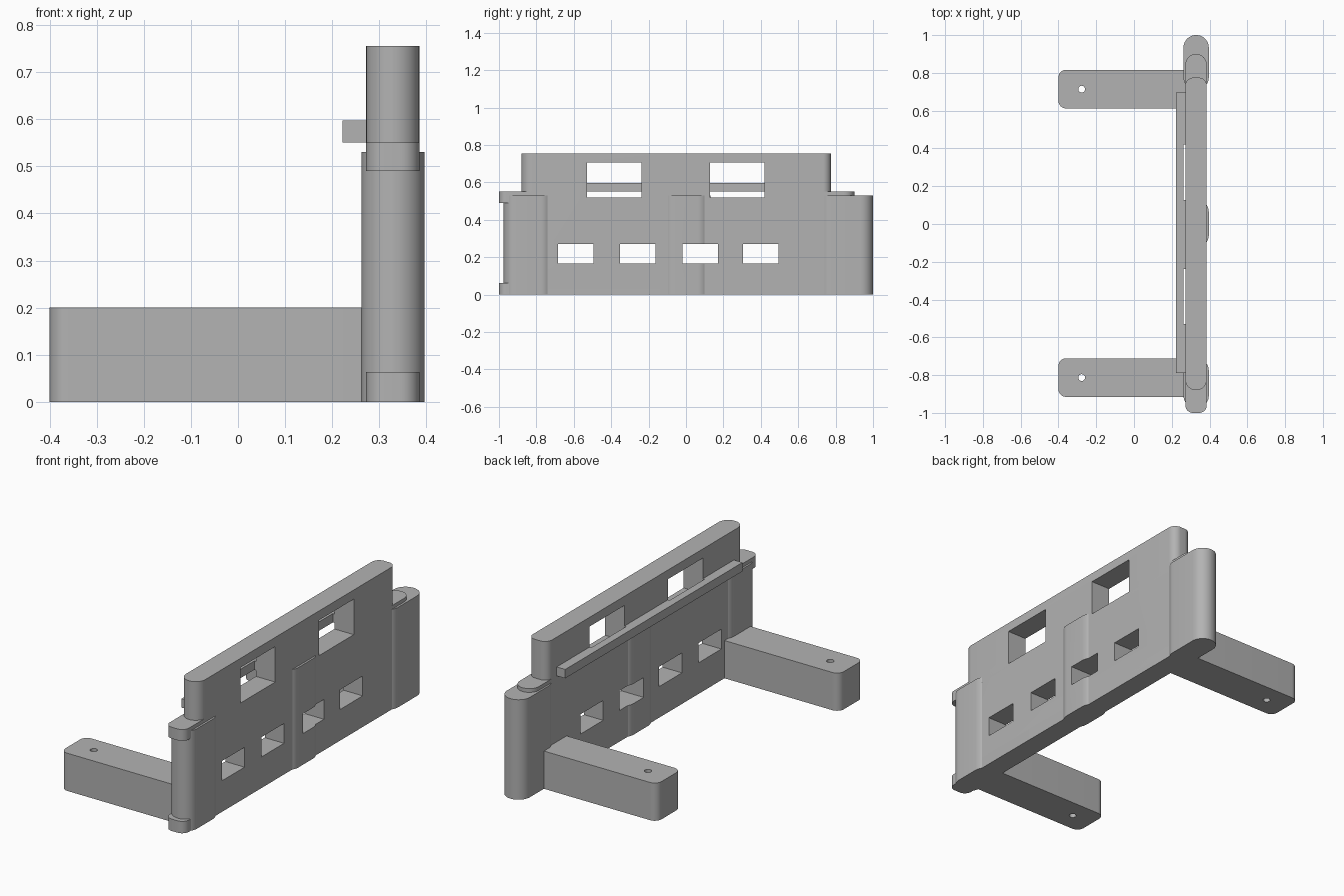
import bpy
import bmesh
from math import cos, sin, pi, radians

cube = bpy.data.objects.get("Cube")
if cube:
    bpy.data.objects.remove(cube, do_unlink=True)

grey = bpy.data.materials.new("plain grey")
grey.use_nodes = True
grey.diffuse_color = (0.45, 0.45, 0.45, 1)
grey.node_tree.nodes["Principled BSDF"].inputs["Base Color"].default_value = grey.diffuse_color


def prism(name, x, y, z, radii=(0, 0, 0, 0), steps=10):
    """Upright block; radii round the (+x+y, -x+y, -x-y, +x-y) corners."""
    bm = bmesh.new()
    corners = [(x[1], y[1], -1, -1), (x[0], y[1], 1, -1),
               (x[0], y[0], 1, 1), (x[1], y[0], -1, 1)]
    outline = []
    for i, ((cx, cy, sx, sy), r) in enumerate(zip(corners, radii)):
        for k in range(steps + 1 if r else 1):
            a = (i + k / steps) * pi / 2
            outline.append((cx + r * (sx + cos(a)) if r else cx,
                            cy + r * (sy + sin(a)) if r else cy))
    face = bm.faces.new([bm.verts.new((px, py, z[0])) for px, py in outline])
    out = bmesh.ops.extrude_face_region(bm, geom=[face])
    top = [g for g in out["geom"] if isinstance(g, bmesh.types.BMVert)]
    bmesh.ops.translate(bm, verts=top, vec=(0, 0, z[1] - z[0]))
    bmesh.ops.remove_doubles(bm, verts=bm.verts, dist=1e-5)
    bmesh.ops.recalc_face_normals(bm, faces=bm.faces)
    mesh = bpy.data.meshes.new(name)
    bm.to_mesh(mesh)
    bm.free()
    mesh.materials.append(grey)
    obj = bpy.data.objects.new(name, mesh)
    bpy.context.collection.objects.link(obj)
    return obj


def cut(obj, cutters):
    for cutter in cutters:
        mod = obj.modifiers.new("opening", "BOOLEAN")
        mod.operation = "DIFFERENCE"
        mod.solver = "EXACT"
        mod.object = cutter
        cutter.hide_render = True
        cutter.hide_set(True)


def rounded(back, front):
    return (back, back, front, front)


WALL_X = (0.272, 0.385)
SLEEVE_X = (0.262, 0.396)
FULL = 0.056

# Wall: lower panel with a thin overhanging lip at top and bottom, upper panel
lower = prism("lower_panel", WALL_X, (-0.95, 0.9), (0.03, 0.52), rounded(FULL, 0.04))
lip = prism("upper_lip", WALL_X, (-1, 0.9), (0.49, 0.55), rounded(FULL, 0.04))
foot = prism("bottom_lip", WALL_X, (-1, 0.9), (0, 0.063), rounded(FULL, 0.04))
upper = prism("upper_panel", WALL_X, (-0.88, 0.775), (0.5, 0.755), rounded(0.042, FULL))

# Slightly thicker sleeves at both ends and the middle
front_sleeve = prism("front_sleeve", SLEEVE_X, (-0.975, -0.71), (0, 0.53), rounded(0.066, 0.066))
middle_sleeve = prism("middle_sleeve", SLEEVE_X, (-0.125, 0.13), (0, 0.53), rounded(0.066, 0.066))
back_sleeve = prism("back_sleeve", SLEEVE_X, (0.71, 1), (0, 0.53), rounded(0.066, 0.066))

# Rail along the inner side
rail = prism("inner_rail", (0.222, 0.275), (-0.79, 0.695), (0.55, 0.597))

# Large upper windows and small lower openings
windows = [prism("window_cutter", (0.262, 0.5), (y, y + 0.292), (0.518, 0.706))
           for y in (-0.53, 0.128)]
slots = [prism("slot_cutter", (0.2, 0.5), (y, y + 0.19), (0.165, 0.27))
         for y in (-0.685, -0.354, -0.02, 0.305)]
for part in (lip, upper, rail, lower):
    cut(part, windows)
for part in (lower, middle_sleeve):
    cut(part, slots)

# Mounting arms with a bolt hole near the free end
arms = []
for side, y in (("front", -0.915), ("back", 0.612)):
    arm = prism(side + "_arm", (-0.4, 0.28), (y, y + 0.204), (0, 0.2), (0, 0.04, 0.04, 0))
    r, hx, hy = 0.018, -0.277, y + 0.102
    hole = prism("bolt_hole_cutter", (hx - r, hx + r), (hy - r, hy + r), (-0.1, 0.3), (r,) * 4, 5)
    cut(arm, [hole])
    arms.append(arm)

# Smooth the rounded ends, keep edges crisp
parts = [lower, lip, foot, upper, front_sleeve, middle_sleeve, back_sleeve, rail] + arms
bpy.ops.object.select_all(action="DESELECT")
for part in parts:
    part.select_set(True)
bpy.context.view_layer.objects.active = lower
bpy.ops.object.shade_smooth_by_angle(angle=radians(30))
